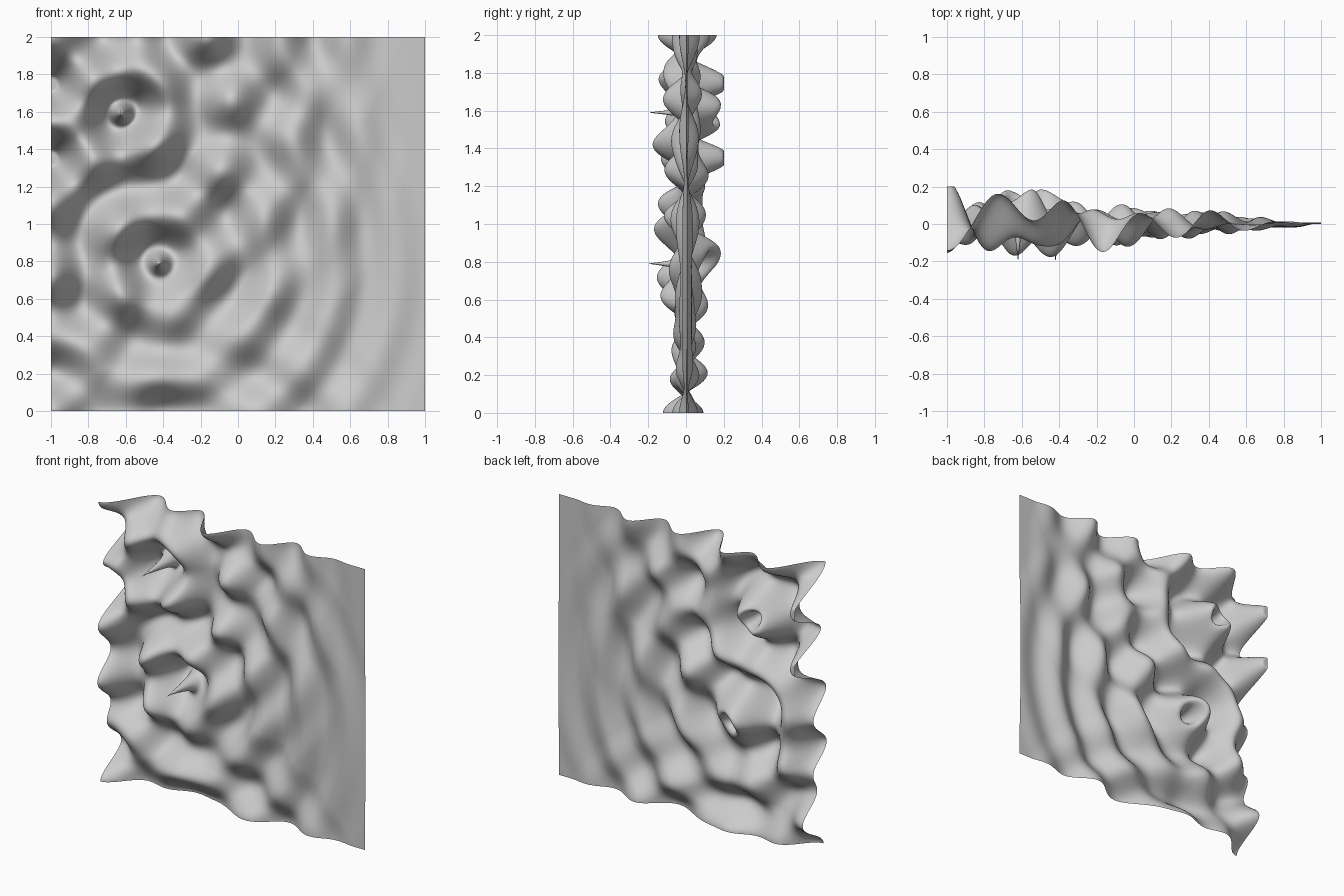
import bpy, bmesh, math

if "Cube" in bpy.data.objects:
    bpy.data.objects.remove(bpy.data.objects["Cube"])

SOURCES = [(-0.62, 1.59), (-0.42, 0.79)]   # drop points (x, z)
WAVELENGTH, FIRST_CREST, REACH = 0.34, 0.27, 1.57
CORE, PEAK = 0.09, 0.2                   # central spike radius and height


def ripple(r):
    """Height of one decaying circular wave at distance r."""
    if r > REACH:
        return 0.0
    r = max(r, 0.1)
    amp = 0.036 / math.sqrt(r + 0.03) * min(1, (REACH - r) / 0.5)
    return amp * math.cos(2 * math.pi * (r - FIRST_CREST) / WAVELENGTH)


def height(x, z):
    """Both waves plus their reflections off the left, bottom and top edges."""
    h = 0.0
    for sx, sz in SOURCES:
        for ix in (sx, -2 - sx):
            for iz in (sz, -sz, 4 - sz):
                h += ripple(math.hypot(x - ix, z - iz))
    h = max(-PEAK, min(PEAK, h))
    # thin spike rising in the middle of each drop
    for sx, sz in SOURCES:
        r = math.hypot(x - sx, z - sz)
        if r < CORE:
            t = (1 - r / CORE) ** 2
            h += (PEAK - h) * t
    return h


# upright rippled sheet, crests towards the front
bm = bmesh.new()
bmesh.ops.create_grid(bm, x_segments=200, y_segments=200, size=1)
for v in bm.verts:
    x, z = v.co.x, v.co.y + 1
    v.co = (x, -height(x, z), z)
for f in bm.faces:
    f.smooth = True
mesh = bpy.data.meshes.new("rippled_sheet")
bm.to_mesh(mesh)
bm.free()
sheet = bpy.data.objects.new("rippled_sheet", mesh)
bpy.context.collection.objects.link(sheet)
